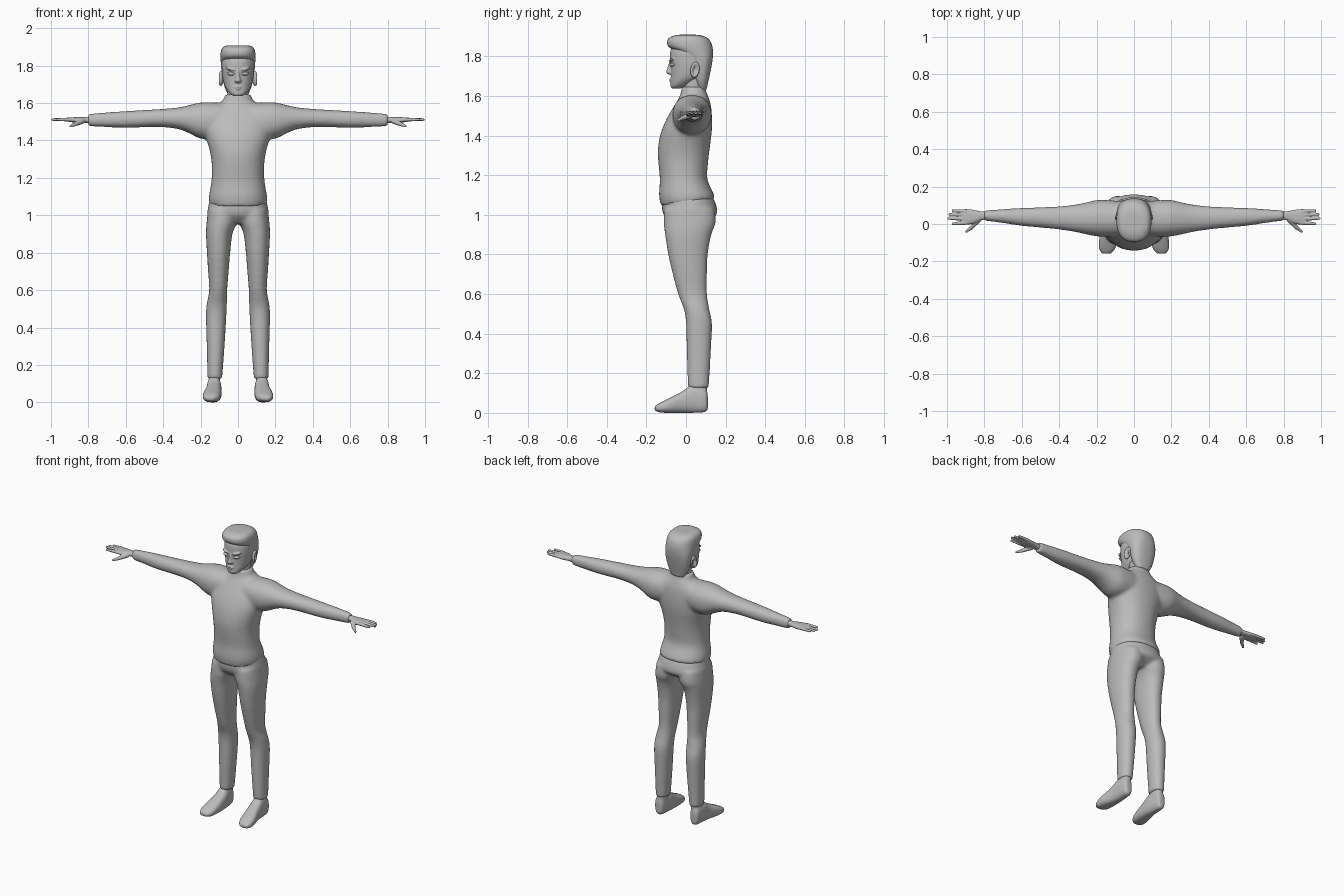
import bpy, bmesh, math
from mathutils import Matrix, Euler, Vector

grey = bpy.data.materials.new("plain_grey")
grey.diffuse_color = (0.5, 0.5, 0.5, 1)

# axis order: (length, side, height) -> x, y, z
AXES = {'z': lambda t, a, b: (a, b, t),
        'x': lambda t, a, b: (t, a, b),
        'y': lambda t, a, b: (a, t, b)}


def spline(p0, p1, p2, p3, u):
    return [0.5 * (2*b + (c-a)*u + (2*a-5*b+4*c-d)*u*u + (3*b-a-3*c+d)*u**3)
            for a, b, c, d in zip(p0, p1, p2, p3)]


def loft(bm, axis, rings, power=2.2, s=1, tilt=0.0, n=32, steps=4):
    """Closed skin over rings (t, a0, a1, b0, b1); tilt slants the first ring."""
    pts, last = [], len(rings) - 1
    for i in range(last):
        quad = [rings[max(i-1, 0)], rings[i], rings[i+1], rings[min(i+2, last)]]
        pts += [spline(*quad, k / steps) for k in range(steps)]
    pts.append(rings[-1])
    loops = []
    for i, (t, a0, a1, b0, b1) in enumerate(pts):
        slant = tilt * max(0, 1 - i / steps)
        loop = []
        for k in range(n):
            c, q = math.cos(2*math.pi*k/n), math.sin(2*math.pi*k/n)
            c = math.copysign(abs(c) ** (2/power), c)
            q = math.copysign(abs(q) ** (2/power), q)
            x, y, z = AXES[axis](t + slant*q, (a0+a1)/2 + c*(a1-a0)/2, (b0+b1)/2 + q*(b1-b0)/2)
            loop.append(bm.verts.new((x*s, y, z)))
        loops.append(loop)
    for p, q in zip(loops, loops[1:]):
        for k in range(n):
            j = (k+1) % n
            bm.faces.new((p[k], p[j], q[j], q[k]))
    bm.faces.new(loops[0])
    bm.faces.new(loops[-1])


def sym(rings):
    """Rings (z, half_width, y0, y1) centred on x = 0."""
    return [(z, -w, w, y0, y1) for z, w, y0, y1 in rings]


def ball(bm, loc, size, rot=(0, 0, 0), cup=False, s=1):
    vs = bmesh.ops.create_uvsphere(bm, u_segments=24, v_segments=16, radius=1)['verts']
    for v in vs:
        if cup and v.co.x * s > 0:
            v.co.x *= 2.2 * math.hypot(v.co.y, v.co.z) - 0.7
    m = Matrix.Translation(loc) @ Euler(rot).to_matrix().to_4x4() @ Matrix.Diagonal((*size, 1))
    bmesh.ops.transform(bm, matrix=m, verts=vs)


def rod(bm, p, q, r0, r1):
    """Tapered finger with a round tip."""
    p, q = Vector(p), Vector(q)
    d = q - p
    m = Matrix.Translation((p+q)/2) @ d.to_track_quat('Z', 'Y').to_matrix().to_4x4()
    bmesh.ops.create_cone(bm, cap_ends=True, segments=16, radius1=r0, radius2=r1,
                          depth=d.length, matrix=m)
    ball(bm, q, (r1, r1, r1))


def finish(name, bm, voxel=0, smooth=0):
    bmesh.ops.recalc_face_normals(bm, faces=bm.faces)
    for f in bm.faces:
        f.smooth = True
    me = bpy.data.meshes.new(name)
    bm.to_mesh(me)
    bm.free()
    me.materials.append(grey)
    ob = bpy.data.objects.new(name, me)
    bpy.context.collection.objects.link(ob)
    if voxel:
        r = ob.modifiers.new("fuse", 'REMESH')
        r.mode, r.voxel_size, r.use_smooth_shade = 'VOXEL', voxel, True
    if smooth:
        m = ob.modifiers.new("soften", 'SMOOTH')
        m.factor, m.iterations = 0.5, smooth
    return ob


# shirt: torso with collar, fused with both sleeves
bm = bmesh.new()
loft(bm, 'z', sym([(1.062, .153, -.127, .145), (1.10, .156, -.136, .142), (1.18, .142, -.132, .108),
                   (1.27, .14, -.14, .112), (1.34, .15, -.141, .12), (1.42, .172, -.125, .13),
                   (1.49, .185, -.095, .131), (1.55, .165, -.06, .126), (1.59, .115, -.036, .115),
                   (1.615, .08, -.026, .105), (1.647, .07, -.024, .096)]), tilt=.018, n=48)
for s in (1, -1):
    loft(bm, 'x', [(.06, -.06, .12, 1.43, 1.6), (.13, -.068, .127, 1.41, 1.603),
                   (.2, -.066, .128, 1.41, 1.603), (.27, -.052, .112, 1.443, 1.587),
                   (.33, -.04, .102, 1.463, 1.575), (.43, -.026, .092, 1.472, 1.567),
                   (.6, -.01, .086, 1.468, 1.557), (.72, .008, .078, 1.472, 1.549),
                   (.8, .017, .073, 1.476, 1.542)], s=s)
finish("shirt", bm, .01, 8)

# trousers: pelvis and two legs
bm = bmesh.new()
loft(bm, 'z', sym([(.955, .09, -.07, .09), (1.0, .16, -.113, .155), (1.05, .158, -.122, .152),
                   (1.09, .15, -.118, .135)]), n=48)
for s in (1, -1):
    loft(bm, 'z', [(.125, .085, .163, .01, .115), (.3, .072, .167, .004, .125),
                   (.45, .063, .171, .0, .131), (.52, .06, .168, -.01, .118),
                   (.6, .058, .154, -.04, .106), (.7, .05, .16, -.067, .106),
                   (.8, .042, .166, -.09, .11), (.9, .03, .171, -.106, .128),
                   (.96, .008, .168, -.112, .15), (1.03, .0, .16, -.11, .145)], s=s)
finish("trousers", bm, .01, 6)

for s, side in ((1, "left"), (-1, "right")):
    # shoe with ankle
    bm = bmesh.new()
    loft(bm, 'y', [(.11, .115, .145, .02, .09), (.095, .1, .16, .004, .125), (.03, .09, .166, .0, .14),
                   (-.02, .088, .172, .0, .108), (-.08, .09, .186, .0, .077),
                   (-.13, .1, .187, .002, .052), (-.158, .122, .172, .012, .034)], power=2.5, s=s)
    loft(bm, 'z', [(.04, .095, .16, .015, .105), (.1, .095, .157, .018, .107),
                   (.16, .095, .155, .02, .105)], s=s)
    finish(side + "_shoe", bm, .006, 4)

    # hand: wrist and palm, four fingers, thumb
    bm = bmesh.new()
    loft(bm, 'x', [(.77, .025, .066, 1.49, 1.528), (.82, .02, .068, 1.495, 1.526),
                   (.86, .002, .076, 1.495, 1.525), (.9, -.004, .08, 1.499, 1.523),
                   (.918, .002, .077, 1.503, 1.52)], power=2.5, s=s)
    for y0, y1, tip in ((.068, .072, .967), (.048, .052, .985), (.027, .03, .99), (.007, .001, .968)):
        rod(bm, (s*.895, y0, 1.512), (s*tip, y1, 1.512), .011, .0075)
    rod(bm, (s*.83, .025, 1.505), (s*.868, -.018, 1.488), .016, .011)
    rod(bm, (s*.868, -.018, 1.488), (s*.896, -.04, 1.477), .011, .007)
    finish(side + "_hand", bm, .004, 2)

    # ear with a raised rim
    bm = bmesh.new()
    ball(bm, (s*.09, .045, 1.732), (.013, .023, .04), (-.15, 0, s*.25), cup=True, s=s)
    finish(side + "_ear", bm)

    # eye
    bm = bmesh.new()
    ball(bm, (s*.039, -.070, 1.757), (.021, .012, .009), (0, -s*.08, s*.3))
    finish(side + "_eye", bm)

# neck
bm = bmesh.new()
loft(bm, 'z', sym([(1.58, .06, -.015, .09), (1.64, .056, -.012, .09), (1.72, .058, -.01, .1)]))
finish("neck", bm)

# head: skull and jaw fused with nose, brows and lips
bm = bmesh.new()
loft(bm, 'z', sym([(1.637, .022, -.07, -.03), (1.65, .042, -.078, .0), (1.675, .062, -.077, .05),
                   (1.7, .074, -.076, .09), (1.74, .083, -.077, .115), (1.78, .087, -.081, .125),
                   (1.83, .086, -.078, .122), (1.87, .07, -.06, .1)]), n=40)
loft(bm, 'z', sym([(1.708, .012, -.088, -.06), (1.719, .018, -.1, -.06), (1.735, .012, -.096, -.06),
                   (1.76, .009, -.088, -.06), (1.785, .012, -.082, -.06)]), n=20)
for s in (1, -1):
    ball(bm, (s*.04, -.073, 1.781), (.027, .012, .007), (0, -s*.22, s*.3))
ball(bm, (0, -.076, 1.685), (.019, .01, .005))
ball(bm, (0, -.075, 1.674), (.015, .009, .005))
finish("head", bm, .004, 3)

# hair: cropped back and sides with a raised fringe
bm = bmesh.new()
loft(bm, 'z', sym([(1.632, .045, .06, .104), (1.67, .066, .045, .112), (1.71, .078, .035, .121),
                   (1.76, .087, .02, .131), (1.8, .091, -.01, .136), (1.83, .093, -.06, .136),
                   (1.85, .094, -.09, .133), (1.875, .092, -.096, .124), (1.893, .085, -.086, .108),
                   (1.905, .07, -.06, .08), (1.909, .045, -.035, .05)]), power=2.4, n=40)
finish("hair", bm, .006, 2)
